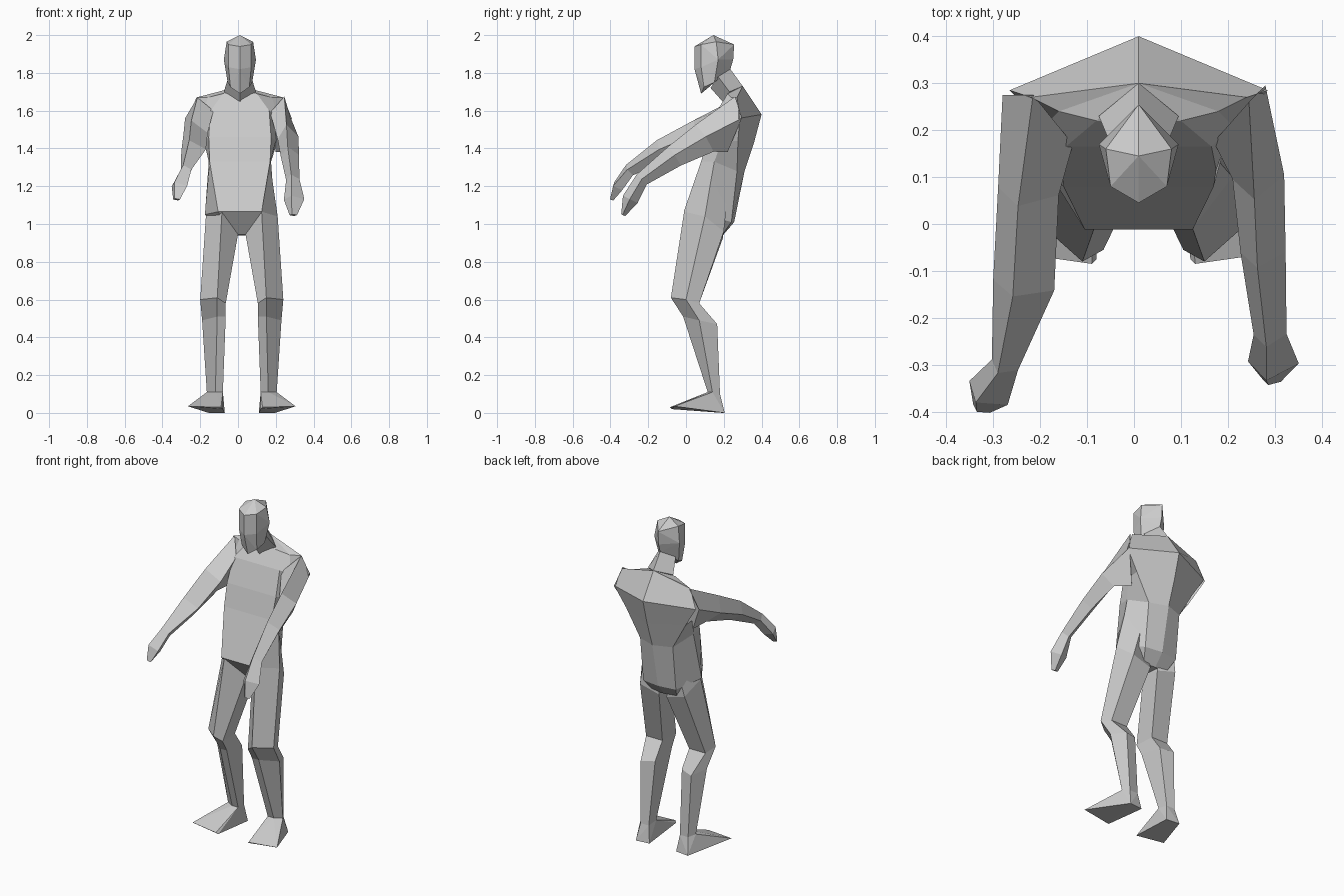
import bpy
import bmesh
from mathutils import Vector

default_cube = bpy.data.objects.get("Cube")
if default_cube:
    bpy.data.objects.remove(default_cube, do_unlink=True)

# One plain grey for the whole figure
grey = bpy.data.materials.new("plain_grey")
grey.use_nodes = True
grey.diffuse_color = (0.6, 0.6, 0.6, 1)
grey.node_tree.nodes["Principled BSDF"].inputs["Base Color"].default_value = grey.diffuse_color


def finish(name, bm):
    """Turn a bmesh into a flat shaded grey object."""
    bmesh.ops.recalc_face_normals(bm, faces=bm.faces)
    mesh = bpy.data.meshes.new(name)
    bm.to_mesh(mesh)
    bm.free()
    mesh.materials.append(grey)
    part = bpy.data.objects.new(name, mesh)
    bpy.context.collection.objects.link(part)
    return part


def loft(name, rings):
    """Skin a stack of rings with equal point counts and cap both ends."""
    bm = bmesh.new()
    loops = [[bm.verts.new(point) for point in ring] for ring in rings]
    count = len(loops[0])
    for lower, upper in zip(loops, loops[1:]):
        for i in range(count):
            j = (i + 1) % count
            bm.faces.new((lower[i], lower[j], upper[j], upper[i]))
    caps = [bm.faces.new(loops[0]), bm.faces.new(loops[-1])]
    bmesh.ops.triangulate(bm, faces=caps)
    return finish(name, bm)


def hull(name, points):
    """Wrap points in a faceted convex shape."""
    bm = bmesh.new()
    for point in points:
        bm.verts.new(point)
    bmesh.ops.convex_hull(bm, input=bm.verts)
    loose = [v for v in bm.verts if not v.link_faces]
    bmesh.ops.delete(bm, geom=loose, context="VERTS")
    return finish(name, bm)


def mirrored_ring(half, middle):
    """Complete a ring from its left half; points on x = 0 are kept once."""
    left = [Vector(p) for p in half]
    right = [Vector((-p.x, p.y, p.z)) for p in reversed(left) if p.x > 0]
    ring = left + right
    return [p + Vector((middle, 0, 0)) for p in ring]


def limb(name, root, stations):
    """Four sided tube from a root ring; stations are centre, half width, half height."""
    root = [Vector(point) for point in root]
    root_centre = sum(root, Vector()) / len(root)
    centres = [root_centre] + [Vector(station[0]) for station in stations]
    rings = [root]
    for i, (centre, width, height) in enumerate(stations, start=1):
        after = centres[min(i + 1, len(centres) - 1)]
        along = (after - centres[i - 1]).normalized()
        across = along.cross(Vector((0, 0, 1))).normalized()
        upward = across.cross(along)
        corners = [(0.3, 1), (1, -0.1), (-0.2, -1), (-1, 0.1)]
        rings.append([centres[i] + across * (width * u) + upward * (height * v)
                      for u, v in corners])
    return loft(name, rings)


BODY_MIDDLE = 0.01

# Torso: front corner, flank, back corner and spine of each level
torso_levels = [
    [(0.037, 0.08, 0.945), (0.1, 0.12, 0.95), (0.08, 0.19, 0.94), (0, 0.195, 0.94)],
    [(0.115, -0.012, 1.065), (0.185, 0.1, 1.05), (0.11, 0.24, 1.01), (0, 0.255, 1.01)],
    [(0.16, 0.08, 1.33), (0.165, 0.15, 1.33), (0.11, 0.27, 1.28), (0, 0.31, 1.28)],
    [(0.165, 0.115, 1.46), (0.19, 0.19, 1.44), (0.2, 0.275, 1.44), (0, 0.36, 1.43)],
    [(0.155, 0.165, 1.6), (0.2, 0.21, 1.57), (0.275, 0.285, 1.56), (0, 0.4, 1.58)],
    [(0.09, 0.22, 1.69), (0.17, 0.24, 1.67), (0.23, 0.27, 1.67), (0, 0.3, 1.73)],
]
loft("torso", [mirrored_ring(level, BODY_MIDDLE) for level in torso_levels])

# Neck leaning forward from the collar
neck_levels = [
    [(0, 0.21, 1.63), (0.085, 0.23, 1.7), (0, 0.3, 1.73)],
    [(0, 0.13, 1.72), (0.06, 0.17, 1.78), (0, 0.235, 1.82)],
]
loft("neck", [mirrored_ring(level, BODY_MIDDLE) for level in neck_levels])

# Head: brow, cheek and jaw levels under a pointed crown
head_levels = [
    [(0, 0.145, 2)],
    [(0, 0.045, 1.94), (0.06, 0.08, 1.95), (0.07, 0.16, 1.965), (0, 0.255, 1.95)],
    [(0, 0.045, 1.82), (0.06, 0.08, 1.83), (0.085, 0.17, 1.87), (0, 0.25, 1.87)],
    [(0, 0.08, 1.69), (0.05, 0.095, 1.725), (0.065, 0.15, 1.75), (0, 0.235, 1.82)],
]
head_points = []
for level in head_levels:
    head_points += mirrored_ring(level, BODY_MIDDLE)
hull("head", head_points)

# Arms from the shoulders to the finger tips, the right one a little higher
limb(
    "right_arm",
    [(-0.215, 0.275, 1.67), (-0.28, 0.275, 1.56), (-0.2, 0.22, 1.4), (-0.13, 0.17, 1.6)],
    [
        ((-0.225, 0.07, 1.475), 0.065, 0.08),
        ((-0.235, -0.13, 1.39), 0.066, 0.06),
        ((-0.275, -0.3, 1.285), 0.03, 0.035),
        ((-0.31, -0.36, 1.2), 0.048, 0.037),
        ((-0.325, -0.393, 1.13), 0.02, 0.012),
    ],
)
limb(
    "left_arm",
    [(0.245, 0.26, 1.675), (0.17, 0.175, 1.59), (0.2, 0.22, 1.38), (0.28, 0.295, 1.56)],
    [
        ((0.265, 0.1, 1.455), 0.055, 0.085),
        ((0.275, -0.06, 1.36), 0.048, 0.06),
        ((0.29, -0.235, 1.235), 0.035, 0.037),
        ((0.297, -0.295, 1.13), 0.054, 0.043),
        ((0.293, -0.333, 1.047), 0.02, 0.012),
    ],
)

# Legs: inner front, outer front, outside, outer back and inner back
leg_levels = [
    [(0.05, 0.12, 1.1), (0.125, 0.05, 1.22), (0.155, 0.14, 1.28),
     (0.11, 0.22, 1.14), (0.05, 0.17, 1.1)],
    [(0.02, 0.08, 0.945), (0.105, -0.01, 1.065), (0.19, 0.1, 1.04),
     (0.15, 0.2, 0.96), (0.025, 0.195, 0.925)],
    [(0.085, -0.055, 0.58), (0.13, -0.08, 0.61), (0.22, 0, 0.6),
     (0.2, 0.07, 0.58), (0.09, 0.07, 0.58)],
    [(0.085, -0.015, 0.51), (0.13, -0.015, 0.51), (0.21, 0.07, 0.49),
     (0.17, 0.165, 0.47), (0.09, 0.14, 0.48)],
    [(0.1, 0.115, 0.11), (0.14, 0.115, 0.11), (0.185, 0.14, 0.11),
     (0.16, 0.18, 0.1), (0.105, 0.18, 0.1)],
]
# Feet: ankle, splayed toe edge and heel
foot_points = leg_levels[-1] + [
    (0.285, -0.06, 0.035), (0.11, -0.085, 0.03), (0.1, -0.075, 0.02),
    (0.09, 0.195, 0), (0.175, 0.205, 0),
]
for side, sign in (("left", 1), ("right", -1)):
    def place(points):
        return [(0.02 + sign * x, y, z) for x, y, z in points]

    loft(side + "_leg", [place(level) for level in leg_levels])
    hull(side + "_foot", place(foot_points))
